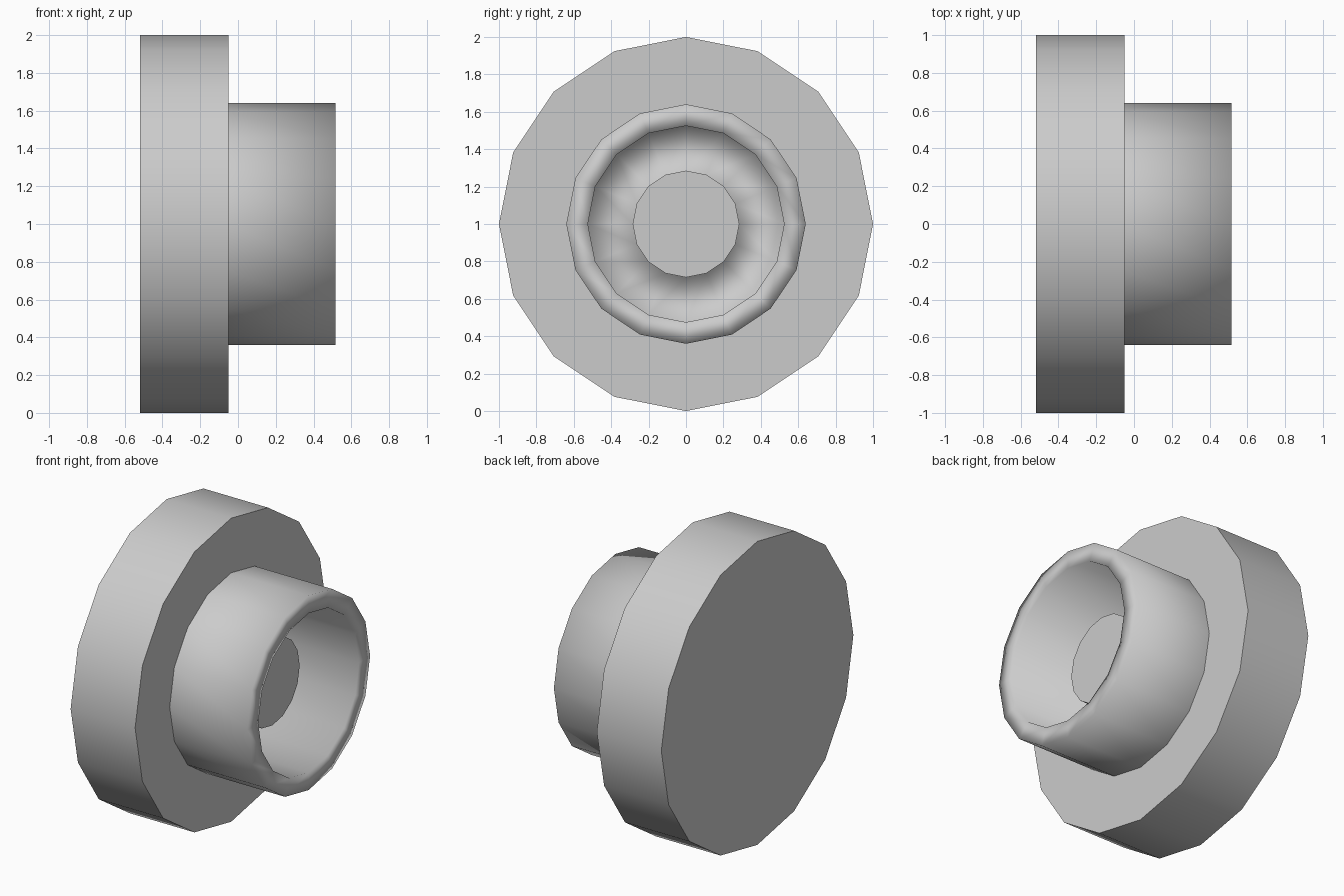
import bpy, bmesh, math

if "Cube" in bpy.data.objects:
    bpy.data.objects.remove(bpy.data.objects["Cube"])

SIDES = 16


def lathe(name, profile, flat_steps):
    """Revolve (x, radius) points about the x axis at z = 1; listed steps stay flat."""
    bm = bmesh.new()
    rings = []
    for x, r in profile:
        if r == 0:
            rings.append(None)
            continue
        rings.append([bm.verts.new((x,
                                    r * math.cos(2 * math.pi * i / SIDES),
                                    1 + r * math.sin(2 * math.pi * i / SIDES)))
                      for i in range(SIDES)])
    for s, (a, b) in enumerate(zip(rings, rings[1:])):
        if a is None or b is None:
            faces = [bm.faces.new(a or b)]          # flat end cap
        else:
            faces = [bm.faces.new((a[i], a[(i + 1) % SIDES],
                                   b[(i + 1) % SIDES], b[i]))
                     for i in range(SIDES)]
        for f in faces:
            f.smooth = s not in flat_steps
    bmesh.ops.recalc_face_normals(bm, faces=bm.faces)
    mesh = bpy.data.meshes.new(name)
    bm.to_mesh(mesh)
    bm.free()
    obj = bpy.data.objects.new(name, mesh)
    bpy.context.collection.objects.link(obj)
    return obj


# Wide base disc
lathe("base_disc", [(-0.52, 0), (-0.52, 1), (-0.05, 1), (-0.05, 0)], {0, 2})

# Hollow collar with a ring-shaped well around a flat-topped centre post
lathe("collar_and_post",
      [(-0.06, 0), (-0.06, 0.64), (0.515, 0.64), (0.515, 0.525),
       (-0.04, 0.525), (-0.04, 0.285), (0.25, 0.285), (0.25, 0)],
      {0, 6})
